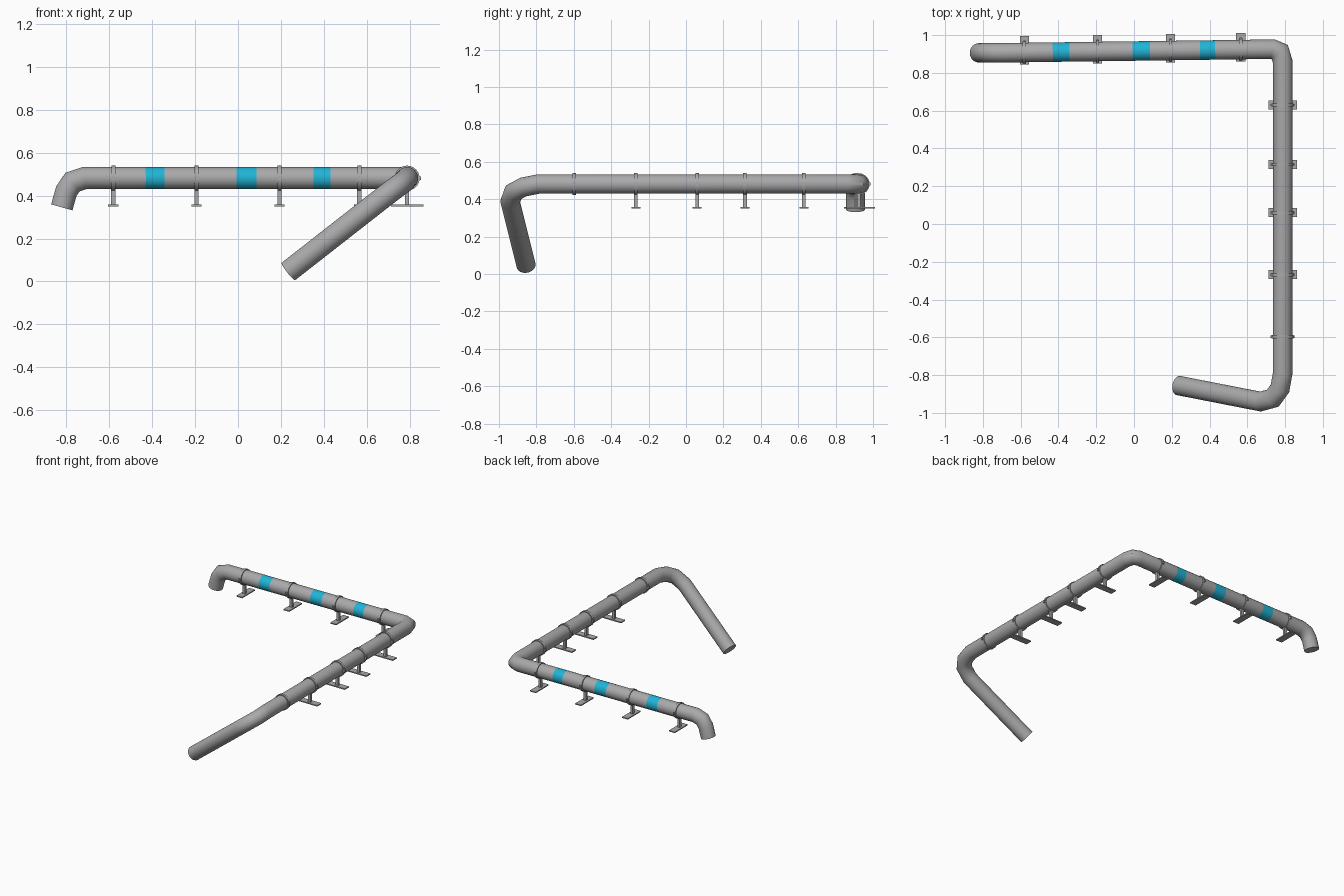
import bpy, bmesh, math
from mathutils import Vector

if "Cube" in bpy.data.objects:
    bpy.data.objects.remove(bpy.data.objects["Cube"])


def material(name, rgb):
    m = bpy.data.materials.new(name)
    m.diffuse_color = (*rgb, 1)
    m.use_nodes = True
    m.node_tree.nodes["Principled BSDF"].inputs["Base Color"].default_value = m.diffuse_color
    return m


GREY = material("steel grey", (0.40, 0.40, 0.41))
CYAN = material("cyan band", (0.015, 0.46, 0.68))
R, SIDES, Z = 0.0515, 32, 0.481


def finish(name, bm, mats, angle=40):
    bmesh.ops.recalc_face_normals(bm, faces=bm.faces)
    me = bpy.data.meshes.new(name)
    bm.to_mesh(me)
    bm.free()
    for m in mats:
        me.materials.append(m)
    ob = bpy.data.objects.new(name, me)
    bpy.context.collection.objects.link(ob)
    bpy.context.view_layer.objects.active = ob
    ob.select_set(True)
    bpy.ops.object.shade_smooth_by_angle(angle=math.radians(angle))
    ob.select_set(False)
    return ob


def row_y(x):
    # the rear run drifts slightly in y
    return 0.906 + (x + 0.715) * 0.0135


# Pipe path, with extra rings at the edges of the painted bands
bands = [(-0.43, -0.342), (-0.008, 0.085), (0.35, 0.43)]
path = [(-0.82, 0.906, 0.345), (-0.799, 0.906, 0.42), (-0.77, 0.906, 0.463),
        (-0.715, 0.906, Z)]
path += [(x, row_y(x), Z) for b in bands for x in b]
path += [(0.735, row_y(0.735), Z), (0.772, 0.91, Z), (0.787, 0.86, Z),
         (0.787, -0.79, Z), (0.773, -0.87, 0.465), (0.735, -0.922, 0.437),
         (0.67, -0.94, 0.387), (0.235, -0.855, 0.047)]
path = [Vector(p) for p in path]

# Sweep the circle, mitring it at every path point
bm = bmesh.new()
d = (path[1] - path[0]).normalized()
u = d.orthogonal().normalized()
v = d.cross(u)
ring = [path[0] + R * (u * math.cos(a) + v * math.sin(a))
        for a in (2 * math.pi * i / SIDES for i in range(SIDES))]
rings = [[bm.verts.new(c) for c in ring]]
for i in range(1, len(path)):
    d = (path[i] - path[i - 1]).normalized()
    n = d
    if i + 1 < len(path):
        n = (d + (path[i + 1] - path[i]).normalized()).normalized()
    ring = [c + d * ((path[i] - c).dot(n) / d.dot(n)) for c in ring]
    rings.append([bm.verts.new(c) for c in ring])
for a, b in zip(rings, rings[1:]):
    for i in range(SIDES):
        j = (i + 1) % SIDES
        f = bm.faces.new((a[i], a[j], b[j], b[i]))
        c = f.calc_center_median()
        f.material_index = int(c.y > 0.8 and any(lo < c.x < hi for lo, hi in bands))
bm.faces.new(rings[0])
bm.faces.new(rings[-1])
finish("pipe", bm, [GREY, CYAN], 50)


def box(bm, lo, hi):
    geom = bmesh.ops.create_cube(bm, size=1)["verts"]
    for w in geom:
        w.co = Vector([lo[k] if w.co[k] < 0 else hi[k] for k in range(3)])


def clamp(name, centre, along_x, stand=True):
    # Ring around the pipe, then a post and foot plate; built along local x
    bm = bmesh.new()
    half, rad = 0.009, 0.058
    ends = []
    for x in (-half, half):
        ends.append([[bm.verts.new((x, r * math.cos(t), r * math.sin(t)))
                      for t in (2 * math.pi * i / SIDES for i in range(SIDES))]
                     for r in (rad, R - 0.003)])
    (ao, ai), (bo, bi) = ends
    for p, q in ((ao, bo), (bo, bi), (bi, ai), (ai, ao)):
        for i in range(SIDES):
            j = (i + 1) % SIDES
            bm.faces.new((p[i], p[j], q[j], q[i]))
    if stand:
        box(bm, (-0.01, -0.01, 0.355 - Z), (0.01, 0.01, -R + 0.002))
        shift = 0.012 if along_x else 0
        box(bm, (-0.024, -0.076 + shift, 0.35 - Z), (0.024, 0.076 + shift, 0.358 - Z))
    # small bolt lugs on both sides of the ring
    for s in (-1, 1):
        y = sorted((s * 0.05, s * 0.064))
        box(bm, (-0.006, y[0], -0.008), (0.006, y[1], 0.008))
    ob = finish(name, bm, [GREY], 35)
    ob.location = centre
    if not along_x:
        ob.rotation_euler.z = math.pi / 2


# Rear run clamps
for k, x in enumerate((-0.58, -0.193, 0.193, 0.565)):
    clamp(f"rear_clamp_{k + 1}", (x, row_y(x), Z), True)

# Side run clamps; the last one has no stand
for k, y in enumerate((0.63, 0.315, 0.06, -0.268, -0.597)):
    clamp(f"side_clamp_{k + 1}", (0.787, y, Z), False, y > -0.5)
